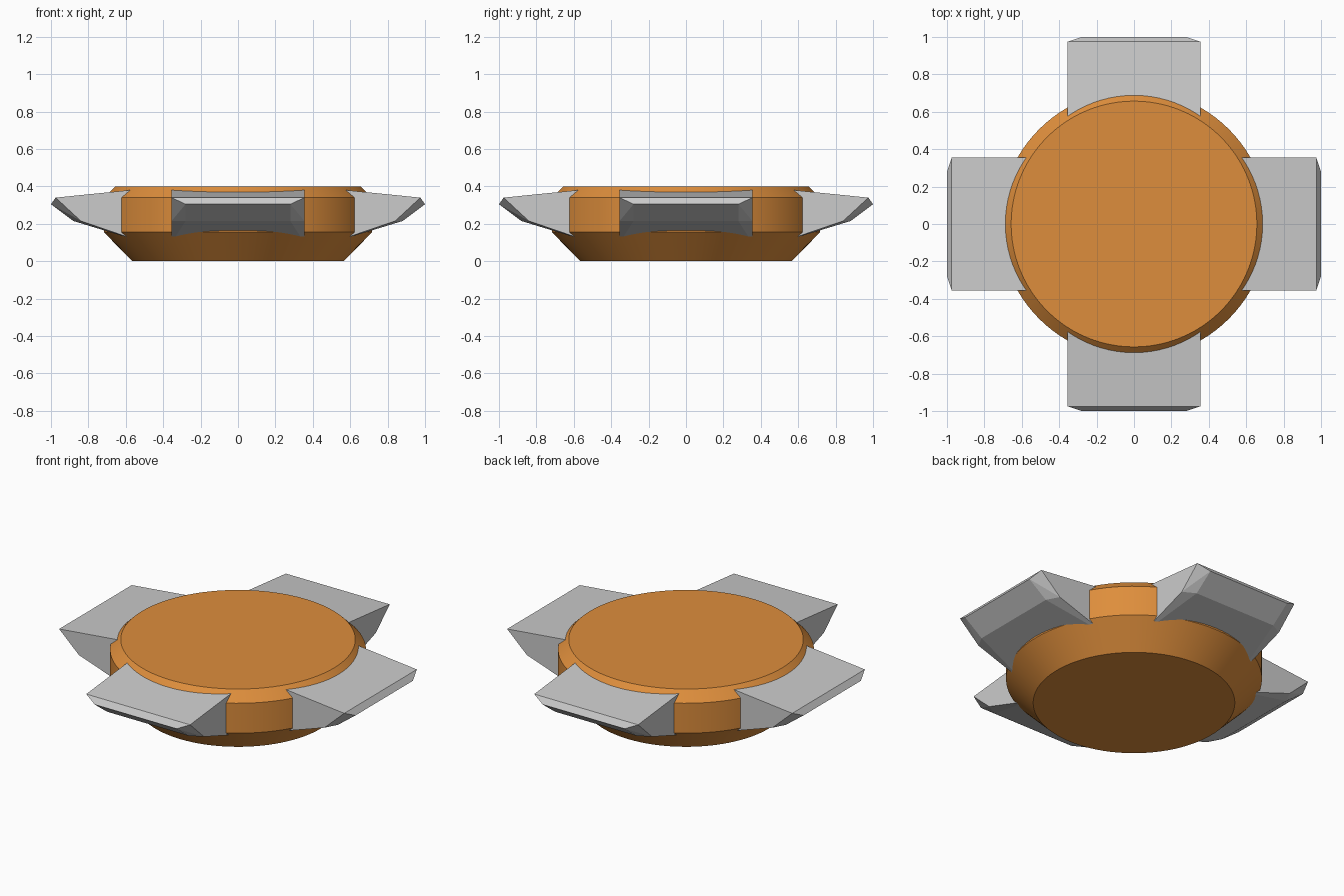
import bpy, bmesh
from math import pi, radians
from mathutils import Matrix, Vector

if "Cube" in bpy.data.objects:
    bpy.data.objects.remove(bpy.data.objects["Cube"])

orange = bpy.data.materials.new("orange_brown")
orange.diffuse_color = (0.73, 0.27, 0.045, 1)
orange.use_nodes = True
orange.node_tree.nodes["Principled BSDF"].inputs["Base Color"].default_value = orange.diffuse_color


def add_object(name, bm):
    bmesh.ops.recalc_face_normals(bm, faces=bm.faces)
    mesh = bpy.data.meshes.new(name)
    bm.to_mesh(mesh)
    bm.free()
    obj = bpy.data.objects.new(name, mesh)
    bpy.context.collection.objects.link(obj)
    return obj


# Round body: bevelled disc with a tapered underside, turned from a profile
profile = [(0, 0), (0.565, 0), (0.717, 0.155), (0.717, 0.34), (0.657, 0.40), (0, 0.40)]
bm = bmesh.new()
verts = [bm.verts.new((r, 0, z)) for r, z in profile]
edges = [bm.edges.new(pair) for pair in zip(verts, verts[1:])]
bmesh.ops.spin(bm, geom=verts + edges, axis=(0, 0, 1), cent=(0, 0, 0),
               angle=2 * pi, steps=96, use_duplicate=False)
bmesh.ops.remove_doubles(bm, verts=bm.verts, dist=1e-4)
bmesh.ops.dissolve_limit(bm, angle_limit=radians(0.5), verts=bm.verts, edges=bm.edges)
body = add_object("round_body", bm)
body.data.materials.append(orange)
bpy.context.view_layer.objects.active = body
body.select_set(True)
bpy.ops.object.shade_smooth_by_angle(angle=radians(30))

# Four faceted lugs: convex blocks with bevelled outer corners (x, half width, z)
section = [(0.50, 0.355, 0.388), (0.975, 0.355, 0.34), (1.0, 0.28, 0.305),
           (0.84, 0.355, 0.215), (0.88, 0.28, 0.215),
           (0.50, 0.355, 0.099), (0.50, 0.28, 0.099)]
for i, name in enumerate(("right_lug", "back_lug", "left_lug", "front_lug")):
    bm = bmesh.new()
    turn = Matrix.Rotation(i * pi / 2, 3, 'Z')
    for x, w, z in section:
        for side in (-1, 1):
            bm.verts.new(turn @ Vector((x, side * w, z)))
    bmesh.ops.convex_hull(bm, input=bm.verts)
    bmesh.ops.dissolve_limit(bm, angle_limit=radians(1), verts=bm.verts, edges=bm.edges)
    add_object(name, bm)
